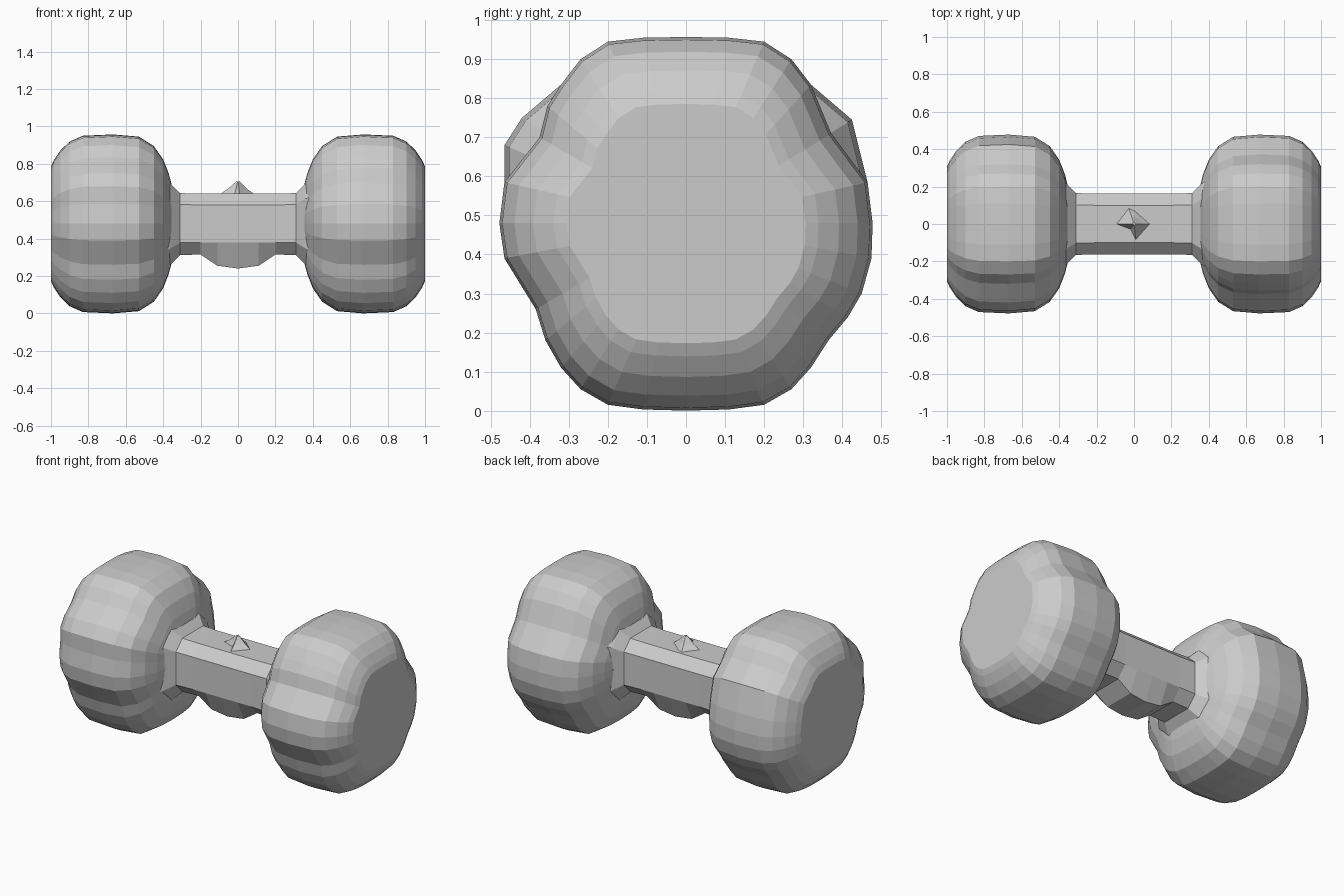
import bpy

if "Cube" in bpy.data.objects:
    bpy.data.objects.remove(bpy.data.objects["Cube"])

CZ = 0.48


def loft(name, rings):
    """Skin a list of equal-length closed rings and cap both ends."""
    n = len(rings[0])
    verts = [p for r in rings for p in r]
    faces = [(i * n + j, i * n + (j + 1) % n, (i + 1) * n + (j + 1) % n, (i + 1) * n + j)
             for i in range(len(rings) - 1) for j in range(n)]
    faces += [tuple(reversed(range(n))), tuple(range((len(rings) - 1) * n, len(rings) * n))]
    me = bpy.data.meshes.new(name)
    me.from_pydata(verts, [], faces)
    ob = bpy.data.objects.new(name, me)
    bpy.context.collection.objects.link(ob)
    bpy.context.view_layer.objects.active = ob
    ob.select_set(True)
    bpy.ops.object.mode_set(mode='EDIT')
    bpy.ops.mesh.select_all(action='SELECT')
    bpy.ops.mesh.normals_make_consistent(inside=False)
    bpy.ops.object.mode_set(mode='OBJECT')
    ob.select_set(False)
    return ob


# Weight heads: (y, z) outline, chunky and slightly lobed at the sides
top = [(-.2, .945), (-.11, .955), (0, .957), (.11, .955), (.2, .945), (.27, .9), (.32, .835)]
right_low = [(.465, .585), (.478, .48), (.475, .39), (.45, .3), (.415, .24), (.365, .18),
             (.32, .11), (.27, .055)]
bottom = [(.2, .015), (.11, .003), (0, .0), (-.11, .003), (-.2, .015)]
left_low = [(-.27, .055), (-.32, .11), (-.36, .18), (-.385, .26), (-.465, .39), (-.478, .48),
            (-.465, .585)]
left_high = [(-.32, .835), (-.27, .9)]
waists = {1: ([(.372, .71)], [(-.375, .7), (-.355, .78)]),
          -1: ([(.425, .745)], [(-.465, .68), (-.42, .75)])}

# Head profile: (|x|, scale of the outline)
profile = [(1.0, .64), (.985, .71), (.95, .82), (.9, .92), (.83, .985), (.67, 1.0),
           (.53, .975), (.45, .87), (.4, .72), (.37, .56), (.355, .44)]

for side, label in ((1, "right"), (-1, "left")):
    a, b = waists[side]
    outline = top + a + right_low + bottom + left_low + b + left_high
    rings = [[(side * x, y * s, CZ + (z - CZ) * s) for y, z in outline] for x, s in profile]
    loft(label + "_weight_head", rings)

# Handle: octagonal bar flaring into the heads, with a belly underneath
octagon = [(-.1, .16), (.1, .16), (.162, .1), (.162, -.1),
           (.1, -.165), (-.1, -.165), (-.162, -.1), (-.162, .1)]
stations = [(.4, 1.5, 0), (.36, 1.32, 0), (.31, 1.02, 0), (.2, 1, 0), (.11, 1, .06)]
stations = [(-x, s, d) for x, s, d in stations] + [(0, 1, .075)] + stations[::-1]
loft("handle", [[(x, y * s, CZ + z * s - (d if z < -.12 else 0)) for y, z in octagon]
                for x, s, d in stations])

# Small faceted nub on top of the handle
base = [(-.1, 0), (-.02, -.03), (.01, -.09), (.09, 0), (.01, .07), (-.03, .09)]
loft("top_nub", [[(x * s, y * s, z) for x, y in base]
                 for s, z in ((1, .635), (.55, .665), (.1, .705))])
